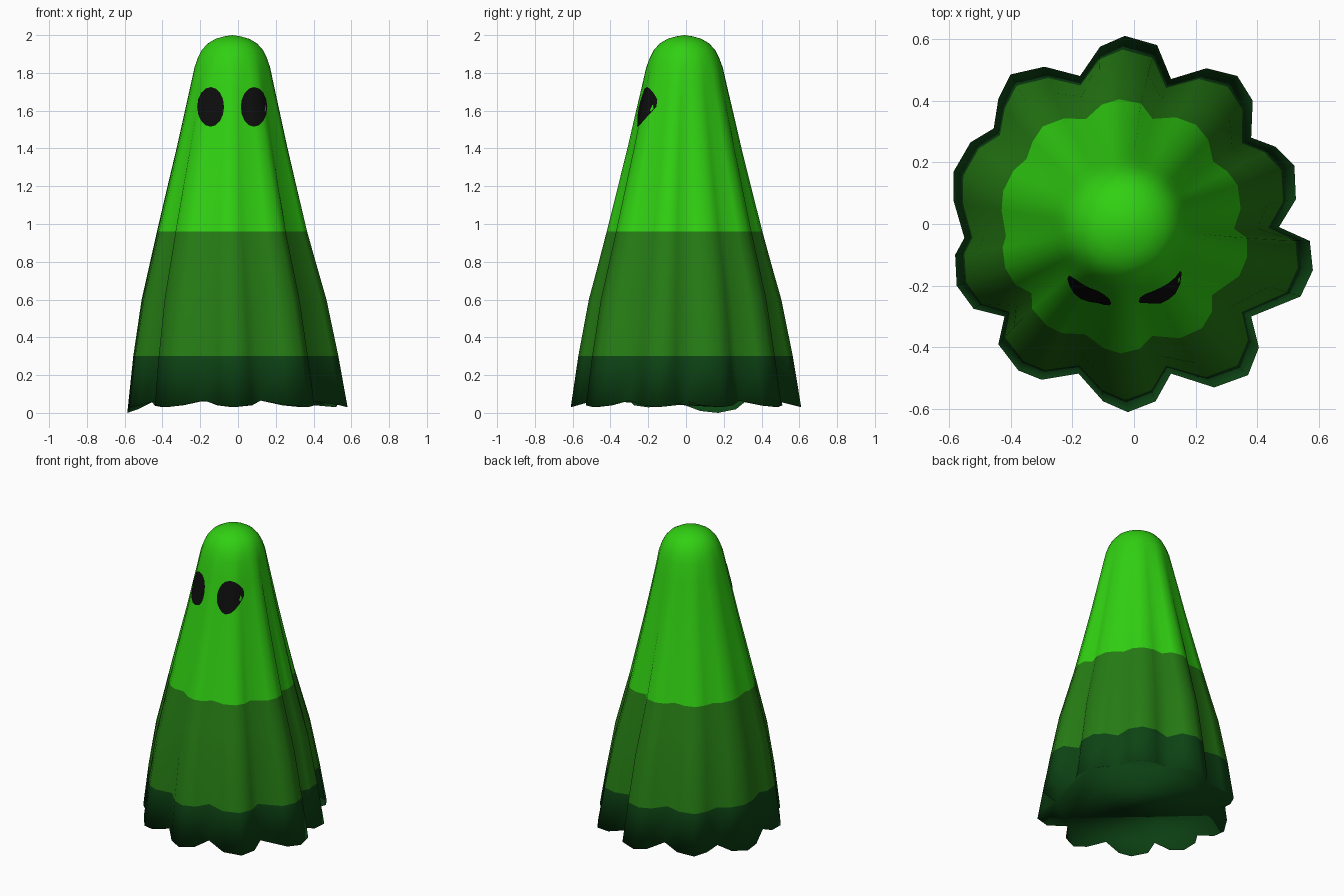
import bpy, bmesh, math
from mathutils import Vector
from mathutils.bvhtree import BVHTree

if "Cube" in bpy.data.objects:
    bpy.data.objects.remove(bpy.data.objects["Cube"])


def material(name, rgb):
    m = bpy.data.materials.new(name)
    m.diffuse_color = (*rgb, 1)
    m.use_nodes = True
    m.node_tree.nodes["Principled BSDF"].inputs["Base Color"].default_value = m.diffuse_color
    return m


bright = material("bright green", (0.03, 0.63, 0.006))
mid = material("mid green", (0.019, 0.20, 0.007))
dark = material("dark green", (0.004, 0.057, 0.007))
black = material("eye black", (0.004, 0.004, 0.004))


def finish(bm, name, mats):
    me = bpy.data.meshes.new(name)
    for f in bm.faces:
        f.smooth = True
    bm.to_mesh(me)
    bm.free()
    for m in mats:
        me.materials.append(m)
    ob = bpy.data.objects.new(name, me)
    bpy.context.collection.objects.link(ob)
    return ob


# Hem outline, counter-clockwise: three tip points then a valley for each of ten folds
HEM = [
    (.57, -.055), (.47, -.01), (.525, .08), (.52, .19), (.46, .25), (.38, .28),
    (.385, .40), (.335, .48), (.235, .505), (.12, .47),
    (.075, .58), (-.03, .61), (-.11, .575), (-.175, .48),
    (-.29, .51), (-.40, .485), (-.44, .405), (-.455, .31),
    (-.53, .265), (-.585, .17), (-.585, .075), (-.55, -.045),
    (-.58, -.10), (-.575, -.20), (-.52, -.275), (-.42, -.30),
    (-.44, -.39), (-.375, -.475), (-.30, -.505), (-.18, -.485),
    (-.10, -.575), (-.02, -.61), (.07, -.575), (.12, -.485),
    (.26, -.53), (.37, -.49), (.405, -.40), (.38, -.30),
    (.54, -.235), (.58, -.15)]
VALLEYS = {1 + 4 * i for i in range(10)}

# Profile: height, mean radius, fold depth
PROFILE = [
    (.30, .515, .88), (.60, .470, .66), (.78, .429, .52), (.96, .387, .42),
    (1.20, .334, .30), (1.40, .289, .22), (1.60, .247, .15), (1.73, .220, .09),
    (1.83, .200, .04), (1.88, .183, .01), (1.92, .163, 0), (1.955, .132, 0),
    (1.98, .09, 0), (1.993, .045, 0)]


def hem_z(i):
    x, y = HEM[i]
    tip = 0.035 if (i - 1) % 4 == 2 else 0.025
    z = .065 - (0 if i in VALLEYS else tip)
    return max(0, z - .036 * math.exp(-((x + .59) ** 2 + (y - .15) ** 2) / .03))


# Draped sheet: rings from the hem to the crown
bm = bmesh.new()
rings = [[bm.verts.new((x, y, hem_z(i))) for i, (x, y) in enumerate(HEM)]]
for z, radius, depth in PROFILE:
    ring = []
    shift = min(1, z)
    for x, y in HEM:
        h = math.hypot(x, y)
        r = radius + depth * (h - .55)
        ring.append(bm.verts.new((x / h * r - .03 * shift, y / h * r - .008 * shift, z)))
    rings.append(ring)
n = len(HEM)
for k, (a, b) in enumerate(zip(rings, rings[1:])):
    for i in range(n):
        j = (i + 1) % n
        f = bm.faces.new((a[i], a[j], b[j], b[i]))
        f.material_index = 2 if k == 0 else 1 if k < 4 else 0
crown = bm.verts.new((-.03, -.008, 2))
for i in range(n):
    bm.faces.new((rings[-1][i], rings[-1][(i + 1) % n], crown))

# Underside closing the hem
bm.faces.new(rings[0][::-1]).material_index = 2
bmesh.ops.recalc_face_normals(bm, faces=bm.faces)
tree = BVHTree.FromBMesh(bm)
finish(bm, "draped_sheet", [bright, mid, dark])


# Eyes: thin oval patches laid on the sheet
def eye(name, cx, cz, w, h, sides=16, steps=4):
    bm = bmesh.new()

    def on_sheet(x, z):
        hit = tree.ray_cast(Vector((x, -2, z)), Vector((0, 1, 0)))[0]
        return bm.verts.new((x, hit.y - .006, z))

    centre = on_sheet(cx, cz)
    prev = None
    for s in range(1, steps + 1):
        t = s / steps
        ring = [on_sheet(cx + w * t * math.cos(math.tau * i / sides),
                         cz + h * t * math.sin(math.tau * i / sides)) for i in range(sides)]
        for i in range(sides):
            j = (i + 1) % sides
            if prev:
                bm.faces.new((prev[i], ring[i], ring[j], prev[j]))
            else:
                bm.faces.new((centre, ring[i], ring[j]))
        prev = ring
    finish(bm, name, [black])


eye("left_eye", -.145, 1.62, .071, .105)
eye("right_eye", .085, 1.62, .07, .105)
